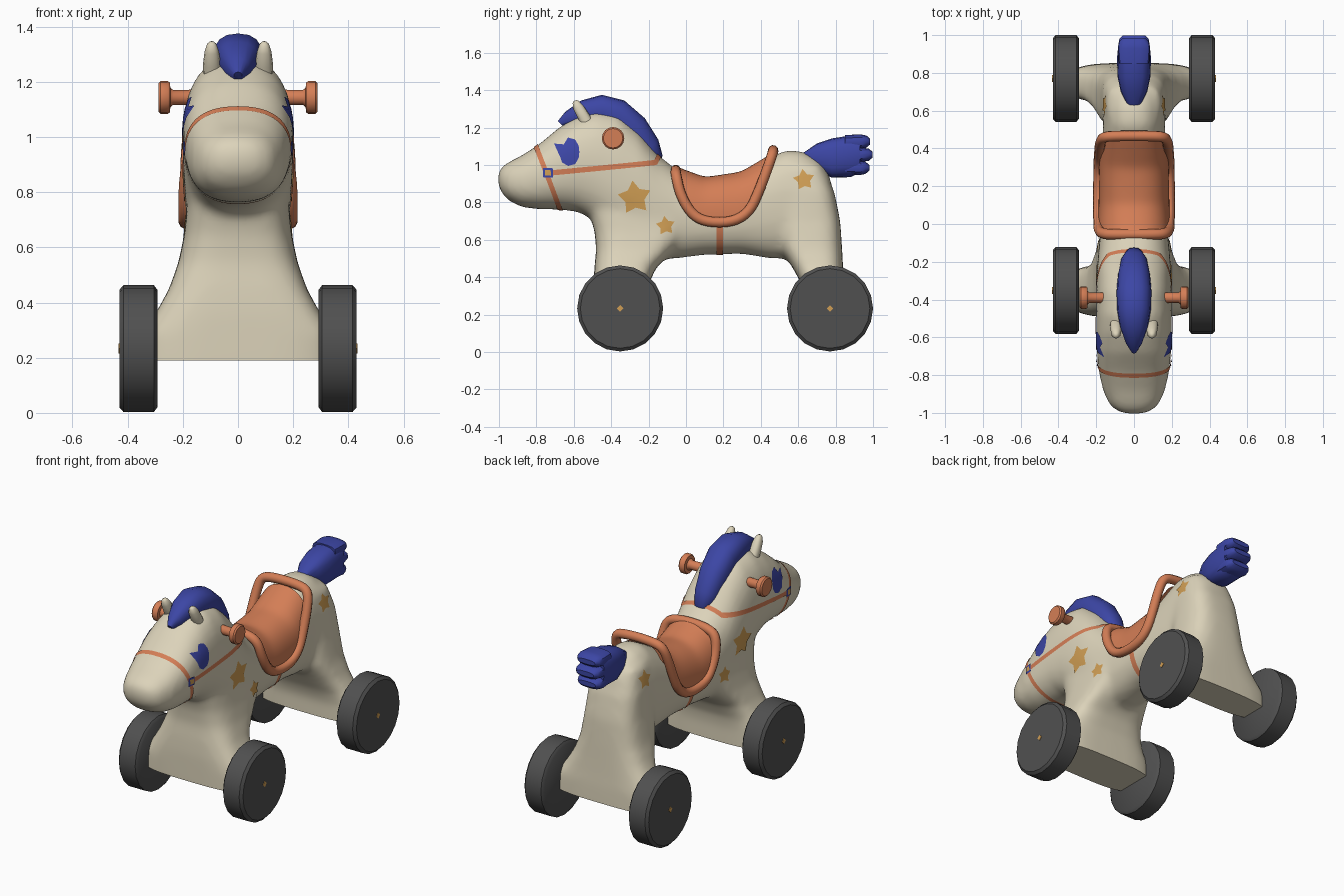
import bpy, bmesh, math
from mathutils import Vector
from mathutils.bvhtree import BVHTree

if "Cube" in bpy.data.objects:
    bpy.data.objects.remove(bpy.data.objects["Cube"])


def material(name, rgb):
    m = bpy.data.materials.new(name)
    lin = [((c / 255 + 0.055) / 1.055) ** 2.4 for c in rgb]
    m.diffuse_color = (*lin, 1)
    m.use_nodes = True
    m.node_tree.nodes["Principled BSDF"].inputs["Base Color"].default_value = m.diffuse_color
    return m


CREAM = material("cream", (220, 211, 186))
ORANGE = material("saddle orange", (212, 126, 86))
BLUE = material("royal blue", (60, 70, 165))
GOLD = material("gold", (208, 158, 84))
GREY = material("wheel grey", (80, 80, 80))


def add(name, bm, mat, mirror=False, angle=40, normals=True):
    if normals:
        bmesh.ops.recalc_face_normals(bm, faces=bm.faces)
    me = bpy.data.meshes.new(name)
    bm.to_mesh(me)
    me.materials.append(mat)
    me.shade_smooth()
    me.set_sharp_from_angle(angle=math.radians(angle))
    ob = bpy.data.objects.new(name, me)
    bpy.context.collection.objects.link(ob)
    if mirror:
        ob.modifiers.new("mirror", 'MIRROR').use_axis[0] = True
    return ob


def skin(bm, rings):
    """Join rings of points into a closed tube."""
    vs = [[bm.verts.new(p) for p in r] for r in rings]
    n = len(vs[0])
    for a, b in zip(vs, vs[1:]):
        for k in range(n):
            bm.faces.new((a[k], a[(k + 1) % n], b[(k + 1) % n], b[k]))
    bm.faces.new(vs[0])
    bm.faces.new(vs[-1][::-1])


def loft(bm, sections, n=32, e=2.4):
    """Sections are (y0, z0, y1, z1, half width): superellipses across x."""
    def power(t):
        return math.copysign(abs(t) ** (2 / e), t)
    rings = []
    for y0, z0, y1, z1, w in sections:
        ring = []
        for k in range(n):
            t = 2 * math.pi * k / n
            u, v = power(math.sin(t)), power(math.cos(t))
            ring.append((v * w, (y0 + y1 + u * (y1 - y0)) / 2, (z0 + z1 + u * (z1 - z0)) / 2))
        rings.append(ring)
    skin(bm, rings)


def lathe(name, profile, y, z, mat, n=20):
    """Turned part on an x axis, mirrored to both sides."""
    bm = bmesh.new()
    skin(bm, [[(x, y + r * math.cos(2 * math.pi * k / n), z + r * math.sin(2 * math.pi * k / n))
               for k in range(n)] for x, r in profile])
    return add(name, bm, mat, mirror=True)


# Body: head and torso along y, legs along z, fused and smoothed
bm = bmesh.new()
loft(bm, [(y, a, y, b, w) for y, a, b, w in [
    (-1.005, .89, .96, .05), (-.985, .85, .99, .10), (-.95, .81, 1.015, .135),
    (-.88, .775, 1.05, .165), (-.78, .762, 1.115, .187), (-.68, .762, 1.20, .197),
    (-.58, .75, 1.26, .2), (-.48, .7, 1.295, .2), (-.36, .6, 1.275, .2),
    (-.25, .55, 1.18, .197), (-.15, .5, 1.055, .19), (-.05, .5, .975, .18),
    (.1, .52, .92, .172), (.3, .525, .95, .17), (.45, .5, 1.04, .167),
    (.53, .5, 1.08, .165), (.62, .5, 1.075, .165), (.7, .5, 1.035, .16),
    (.76, .55, .965, .145), (.79, .6, .85, .1)]])
loft(bm, [(a, z, b, z, w) for z, a, b, w in [
    (.13, -.495, -.21, .36), (.29, -.495, -.21, .35), (.36, -.495, -.2, .3),
    (.45, -.49, -.16, .25), (.55, -.48, -.06, .215), (.65, -.49, .03, .195),
    (.75, -.52, .08, .185), (.9, -.5, .08, .15)]], e=3.5)
loft(bm, [(a, z, b, z, w) for z, a, b, w in [
    (.13, .64, .855, .36), (.29, .64, .85, .35), (.36, .62, .845, .29),
    (.45, .57, .84, .24), (.55, .51, .835, .205), (.7, .49, .825, .18),
    (.85, .5, .795, .168), (1.0, .5, .735, .14)]], e=3.2)
raw = add("body_rough", bm, CREAM)
mod = raw.modifiers.new("fuse", 'REMESH')
mod.mode, mod.voxel_size = 'VOXEL', 0.018
mod = raw.modifiers.new("soften", 'SMOOTH')
mod.factor, mod.iterations = 0.5, 14
bpy.context.view_layer.update()
fused = raw.evaluated_get(bpy.context.evaluated_depsgraph_get()).to_mesh()
bm = bmesh.new()
bm.from_mesh(fused)
bpy.data.objects.remove(raw)
bmesh.ops.bisect_plane(bm, geom=bm.verts[:] + bm.edges[:] + bm.faces[:],
                       plane_co=(0, 0, .19), plane_no=(0, 0, -1), clear_outer=True)
bmesh.ops.holes_fill(bm, edges=[e for e in bm.edges if e.is_boundary], sides=0)
add("body", bm, CREAM)
surface = BVHTree.FromBMesh(bm)


# Painted details are thin sheets cast onto the body surface
def side(y, z):
    return Vector((1, y, z)), Vector((-1, 0, 0))


def radial(y, z, a, tilt=0):
    d = Vector((math.cos(a), tilt * math.sin(a), math.sin(a)))
    return Vector((0, y, z)) + d * .4, -d.normalized()


def patch(name, rays, mat, off=.004, mirror=False):
    bm = bmesh.new()
    grid = []
    for row in rays:
        line = []
        for o, d in row:
            p, nrm = surface.ray_cast(o, d)[:2]
            if p is None:
                p, nrm = surface.find_nearest(o)[:2]
            line.append((bm.verts.new(p + nrm * off), nrm))
        grid.append(line)
    for r, s in zip(grid, grid[1:]):
        for k in range(len(r) - 1):
            f = bm.faces.new((r[k][0], r[k + 1][0], s[k + 1][0], s[k][0]))
            f.normal_update()
            if f.normal.dot(r[k + 1][1]) < 0:
                f.normal_flip()
    bmesh.ops.remove_doubles(bm, verts=bm.verts, dist=.0003)
    return add(name, bm, mat, mirror, normals=False)


def spot(name, y, z, radii, mat, phase=90, off=.004):
    """Outline given by radii at even angles, on both sides of the body."""
    rows = []
    for k in range(len(radii) + 1):
        a = math.radians(phase + 360 * k / len(radii))
        r = radii[k % len(radii)]
        rows.append([side(y + t * r * math.cos(a), z + t * r * math.sin(a))
                     for t in (0, .33, .67, 1)])
    patch(name, rows, mat, off, mirror=True)


def steps(a, b, n):
    return [a + (b - a) * k / n for k in range(n + 1)]


for i, (y, z, r) in enumerate([(-.275, .825, .092), (-.11, .675, .052), (.63, .92, .058)]):
    spot(f"star_{i + 1}", y, z, [r, r * .58] * 5, GOLD, phase=97)
spot("eye", -.63, 1.07, [.06, .065, .075, .075, .045, .085, .055, .05, .065, .075, .075, .065],
     BLUE, phase=0)
spot("bridle_stud", -.737, .958, [.036] * 4, BLUE, phase=45, off=.007)
spot("bridle_stud_centre", -.737, .958, [.021] * 4, GOLD, phase=45, off=.0095)

# Bridle and girth straps
patch("noseband", [[radial(-.74 + w, .94, a, -.38) for w in (-.014, .014)]
                   for a in steps(0, 2 * math.pi, 64)], ORANGE)
patch("rein", [[side(y, .956 + .055 * (y + .74) / .57 + w) for w in (-.014, .014)]
               for y in steps(-.74, -.16, 30)], ORANGE, mirror=True)
patch("rein_over_neck", [[radial(-.17 + w, 1.0, a, .5) for w in (-.014, .014)]
                         for a in steps(0, math.pi, 24)], ORANGE)
patch("girth_strap", [[radial(.18 + w, .7, a) for w in (-.018, .018)]
                      for a in steps(math.pi, 2 * math.pi, 30)], ORANGE)

# Saddle: padded rim and seat panel
rim = [(0, -.055, .975), (.11, -.055, .967), (.17, -.052, .94), (.187, -.03, .84),
       (.188, .03, .735), (.188, .11, .694), (.188, .25, .694), (.186, .34, .75),
       (.182, .39, .86), (.178, .435, .98), (.16, .462, 1.06), (.1, .466, 1.075),
       (0, .466, 1.08)]
loop = rim + [(-x, y, z) for x, y, z in rim[-2:0:-1]]
cu = bpy.data.curves.new("saddle_rim", 'CURVE')
cu.dimensions, cu.bevel_depth, cu.bevel_resolution = '3D', .028, 3
sp = cu.splines.new('NURBS')
sp.points.add(len(loop) - 1)
for pt, co in zip(sp.points, loop):
    pt.co = (*co, 1)
sp.order_u, sp.use_cyclic_u, sp.resolution_u = 3, True, 4
cu.materials.append(ORANGE)
bpy.context.collection.objects.link(bpy.data.objects.new("saddle_rim", cu))


def rim_height(y):
    for (_, ya, za), (_, yb, zb) in zip(rim[2:], rim[3:11]):
        if y <= yb:
            return za + (zb - za) * (y - ya) / (yb - ya)
    return 1.06


rows = []
for y in steps(-.05, .46, 26):
    a = math.atan2(rim_height(y) - .78, .187)
    rows.append([radial(y, .78, t) for t in steps(a, math.pi - a, 28)])
patch("saddle_seat", rows, ORANGE, off=.016)

# Mane
bm = bmesh.new()
loft(bm, [(-.655, 1.205, -.685, 1.235, .015), (-.60, 1.19, -.645, 1.285, .045),
          (-.52, 1.2, -.56, 1.345, .075), (-.45, 1.2, -.45, 1.375, .09),
          (-.38, 1.17, -.33, 1.345, .092), (-.33, 1.08, -.22, 1.25, .086),
          (-.28, 1.0, -.148, 1.135, .072), (-.22, .97, -.125, 1.05, .05),
          (-.17, .99, -.138, 1.015, .018)], n=16)
add("mane", bm, BLUE, angle=50)

# Ears
bm = bmesh.new()
loft(bm, [(-.55, 1.19, -.49, 1.22, .03), (-.578, 1.25, -.52, 1.275, .032),
          (-.603, 1.30, -.55, 1.32, .026), (-.606, 1.33, -.572, 1.342, .017),
          (-.6, 1.342, -.585, 1.347, .007)], n=12)
bmesh.ops.translate(bm, verts=bm.verts, vec=(.095, 0, 0))
add("ear", bm, CREAM, mirror=True, angle=60)

# Tail with three tufts at its end
bm = bmesh.new()
loft(bm, [(y, a, y, b, w) for y, a, b, w in [
    (.62, 1.02, 1.06, .03), (.7, .965, 1.115, .07), (.78, .932, 1.142, .087),
    (.88, .935, 1.158, .09), (.93, .96, 1.155, .085)]], n=16, e=2.8)
for z, tip in ((1.125, .985), (1.055, .998), (.985, .98)):
    loft(bm, [(y, z - h, y, z + h, w) for y, h, w in [
        (.85, .035, .08), (.93, .04, .086), (tip - .02, .033, .078), (tip, .015, .06)]],
         n=14, e=2.8)
add("tail", bm, BLUE)

# Handles
lathe("handle", [(.12, .029), (.235, .027), (.245, .035), (.247, .054), (.255, .06),
                 (.28, .06), (.288, .052)], -.39, 1.143, ORANGE, 16)

# Wheels with square hub plates
for label, y in (("front", -.352), ("rear", .77)):
    lathe(label + "_wheel", [(.292, .213), (.305, .23), (.415, .23), (.43, .213)], y, .233, GREY)
    lathe(label + "_hub", [(.428, .018), (.433, .018)], y, .233, GOLD, 4)
